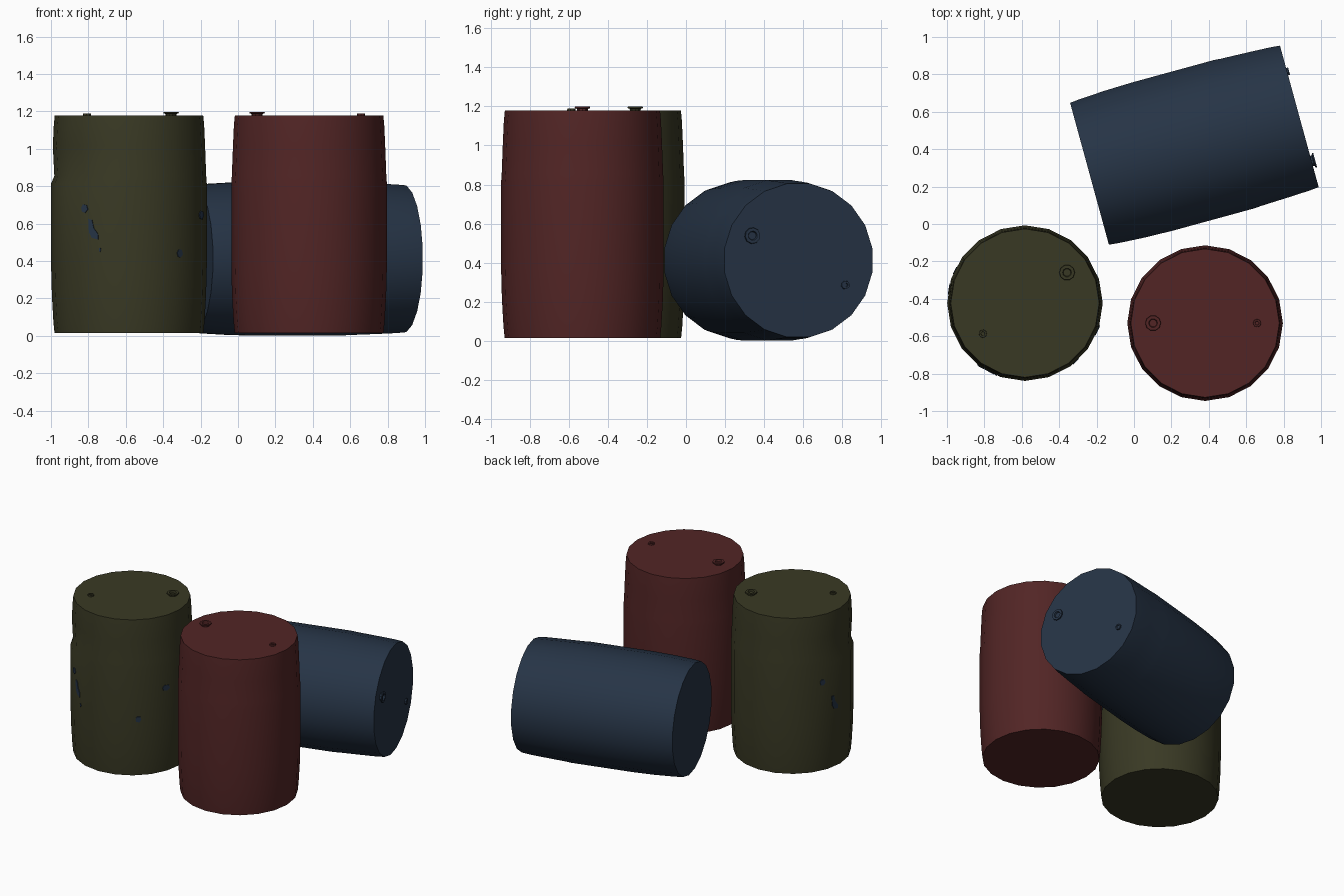
import bpy, bmesh, math
from mathutils import Matrix, Vector

if "Cube" in bpy.data.objects:
    bpy.data.objects.remove(bpy.data.objects["Cube"])

SIDES = 20


def material(name, srgb):
    lin = [((c / 255 + 0.055) / 1.055) ** 2.4 for c in srgb]
    m = bpy.data.materials.new(name)
    m.diffuse_color = (*lin, 1)
    m.use_nodes = True
    m.node_tree.nodes["Principled BSDF"].inputs["Base Color"].default_value = m.diffuse_color
    return m


GREEN = material("olive green", (57, 57, 36))
RED = material("dark red", (82, 37, 37))
BLUE = material("navy blue", (38, 52, 70))


def finish(name, bm, mat, matrix):
    bmesh.ops.recalc_face_normals(bm, faces=bm.faces)
    me = bpy.data.meshes.new(name)
    bm.to_mesh(me)
    bm.free()
    me.materials.append(mat)
    ob = bpy.data.objects.new(name, me)
    bpy.context.collection.objects.link(ob)
    ob.matrix_world = matrix
    bpy.ops.object.select_all(action='DESELECT')
    ob.select_set(True)
    bpy.context.view_layer.objects.active = ob
    bpy.ops.object.shade_smooth_by_angle(angle=math.radians(35))
    return ob


def lathe(name, profile, sides, mat, matrix, dent=None):
    """Closed solid of rings (radius, z), capped at both ends."""
    bm = bmesh.new()
    rings = []
    for r, z in profile:
        ring = []
        for i in range(sides):
            a = 2 * math.pi * i / sides
            rr = r - (dent(a, z) if dent else 0)
            ring.append(bm.verts.new((rr * math.cos(a), rr * math.sin(a), z)))
        rings.append(ring)
    for lo, hi in zip(rings, rings[1:]):
        for i in range(sides):
            j = (i + 1) % sides
            bm.faces.new((lo[i], lo[j], hi[j], hi[i]))
    bm.faces.new(rings[0])
    bm.faces.new(rings[-1])
    return finish(name, bm, mat, matrix)


# Shared drum profile: slightly bulging body
R = 0.416
BODY = [(0.398, 0), (0.404, 0.06), (0.412, 0.2), (R, 0.35), (R, 0.8),
        (0.413, 0.84), (0.407, 1.0), (0.402, 1.11), (0.397, 1.163)]


def drum(prefix, mat, matrix, bung_angle, dent=None):
    lathe(prefix + "_drum_body", BODY, SIDES, mat, matrix, dent)
    # Large flared bung with a sunk centre, and a small plug opposite
    turn = matrix @ Matrix.Rotation(bung_angle, 4, 'Z')
    lathe(prefix + "_large_bung",
          [(0.028, 1.155), (0.03, 1.172), (0.042, 1.176), (0.04, 1.183),
           (0.024, 1.183), (0.02, 1.172)],
          10, mat, turn @ Matrix.Translation((0.278, 0, 0)))
    lathe(prefix + "_small_plug",
          [(0.023, 1.155), (0.021, 1.174), (0.012, 1.174), (0.01, 1.168)],
          8, mat, turn @ Matrix.Translation((-0.278, 0, 0)))


def olive_dent(a, z):
    # Upper part of the left side is pressed in a little
    return 0.014 if z > 0.82 and z < 1.0 and 2.9 < a < 4.2 else 0


green_m = Matrix.Translation((-0.583, -0.423, 0.015))
red_m = Matrix.Translation((0.38, -0.53, 0.015))
# Blue drum lies on its side, lid towards the right
blue_m = (Matrix.Translation((0.323, 0.422, 0.412))
          @ Matrix.Rotation(math.radians(15.3), 4, 'Z')
          @ Matrix.Rotation(math.radians(90), 4, 'Y')
          @ Matrix.Rotation(math.radians(9), 4, 'Z')
          @ Matrix.Translation((0, 0, -0.5815)))

drum("olive", GREEN, green_m, math.radians(36), olive_dent)
drum("red", RED, red_m, math.radians(180))
drum("blue", BLUE, blue_m, math.radians(-126))


# Blue paint chips on the olive drum: thin plates following its facets
def chip(name, angle, z, outline):
    step = 2 * math.pi / SIDES
    bm = bmesh.new()
    vs = []
    for s, dz in outline:
        a = math.radians(angle) + s / R
        r = R * math.cos(step / 2) / math.cos(a % step - step / 2) + 0.004
        vs.append(bm.verts.new((r * math.cos(a), r * math.sin(a), z + dz - 0.015)))
    face = bm.faces.new(vs)
    out = bmesh.ops.extrude_face_region(bm, geom=[face])
    inward = Vector((-math.cos(math.radians(angle)), -math.sin(math.radians(angle)), 0))
    for v in out["geom"]:
        if isinstance(v, bmesh.types.BMVert):
            v.co += inward * 0.007
    finish(name, bm, BLUE, green_m)


SPOT = [(-0.02, 0.005), (-0.008, 0.022), (0.014, 0.02), (0.022, -0.004),
        (0.006, -0.022), (-0.014, -0.016)]
STREAK = [(-0.026, 0.06), (-0.004, 0.055), (0.008, 0.01), (0.032, -0.02),
          (0.034, -0.05), (-0.004, -0.042), (-0.022, -0.012)]
chip("front_chip_spot", 235, 0.68, SPOT)
chip("front_chip_streak", 242, 0.565, STREAK)
chip("front_chip_dot", 248, 0.46, [(x * 0.3, y * 0.5) for x, y in SPOT])
chip("right_chip_low", 311, 0.44, SPOT)
chip("right_chip_high", 339, 0.645, [(x * 1.4, y) for x, y in SPOT])
chip("left_chip_spot", 155, 0.68, SPOT)
chip("left_chip_streak", 169, 0.50, STREAK)
